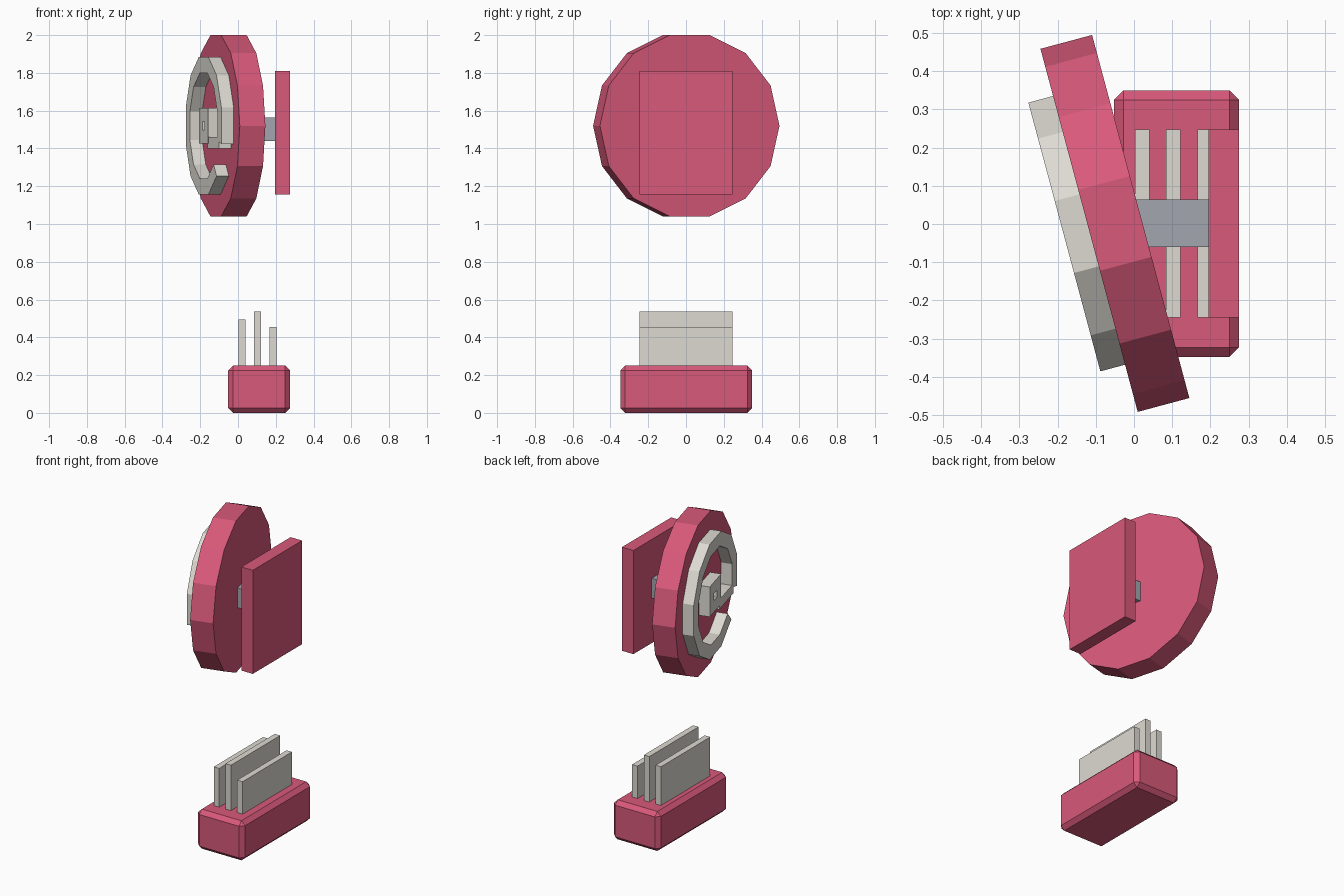
import bpy, bmesh
from math import cos, sin, radians
from mathutils import Vector

if "Cube" in bpy.data.objects:
    bpy.data.objects.remove(bpy.data.objects["Cube"])


def material(name, rgb):
    m = bpy.data.materials.new(name)
    m.use_nodes = True
    m.diffuse_color = (*rgb, 1)
    m.node_tree.nodes["Principled BSDF"].inputs["Base Color"].default_value = (*rgb, 1)
    return m


PINK = material("rose pink", (0.69, 0.10, 0.195))
IVORY = material("warm ivory", (0.72, 0.70, 0.64))
STEEL = material("steel grey", (0.36, 0.38, 0.42))

DISC_CENTRE = Vector((-0.05, 0.0015, 1.52))
TILT = radians(15)


def finish(name, bm, mat, tilted=False):
    bmesh.ops.recalc_face_normals(bm, faces=bm.faces)
    mesh = bpy.data.meshes.new(name)
    bm.to_mesh(mesh)
    bm.free()
    mesh.materials.append(mat)
    ob = bpy.data.objects.new(name, mesh)
    bpy.context.collection.objects.link(ob)
    if tilted:
        ob.location = DISC_CENTRE
        ob.rotation_euler.z = TILT
    return ob


def box(name, lo, hi, mat, tilted=False, bevel=0):
    bm = bmesh.new()
    bmesh.ops.create_cube(bm, size=1)
    lo, hi = Vector(lo), Vector(hi)
    for v in bm.verts:
        v.co = (lo + hi) / 2 + v.co * (hi - lo)
    if bevel:
        bmesh.ops.bevel(bm, geom=bm.edges[:], offset=bevel, segments=1,
                        affect='EDGES', profile=0.5)
    return finish(name, bm, mat, tilted)


def turned(name, sides, count, start, r_out, r_in, x0, x1, mat):
    """Polygonal disc or (partial) ring around the tilted x axis."""
    bm = bmesh.new()
    closed = count == sides

    def loop(r):
        pts = [radians(start + 360 * i / sides) for i in range(count + (not closed))]
        return [bm.verts.new((x0, r * cos(a), r * sin(a))) for a in pts]

    outer = loop(r_out)
    if r_in:
        inner = loop(r_in)
        for i in range(count):
            j = (i + 1) % len(outer)
            bm.faces.new((outer[i], outer[j], inner[j], inner[i]))
    else:
        bm.faces.new(outer)
    ext = bmesh.ops.extrude_face_region(bm, geom=bm.faces[:], use_keep_orig=True)
    moved = [g for g in ext["geom"] if isinstance(g, bmesh.types.BMVert)]
    bmesh.ops.translate(bm, verts=moved, vec=(x1 - x0, 0, 0))
    return finish(name, bm, mat, True)


# Bevelled base with three upright fins
box("base", (-0.052, -0.348, 0), (0.275, 0.35, 0.25), PINK, bevel=0.025)
for i, top in enumerate((0.495, 0.537, 0.455)):
    x = 0.002 + 0.082 * i
    box(f"fin_{i + 1}", (x, -0.245, 0.24), (x + 0.038, 0.247, top), IVORY)

# Back plate and its connector to the disc
box("back_plate", (0.195, -0.245, 1.155), (0.275, 0.247, 1.81), PINK)
box("connector", (0, -0.06, 1.44), (0.2, 0.064, 1.565), STEEL)

# Turned disc
turned("disc", 14, 14, 0, 0.492, None, -0.07, 0.07, PINK)

# Emblem: open ring, square frame with a small hole, and a joining bar
FRONT = -0.137
turned("open_ring", 12, 11, -135 + 360, 0.377, 0.29, FRONT, -0.069, IVORY) \
    .rotation_euler.x = 0
turned("centre_frame", 4, 4, 45, 0.134, 0.032, FRONT, -0.069, IVORY)
box("joining_bar", (FRONT + 0.002, -0.31, -0.12), (-0.069, -0.07, -0.06), IVORY, True)
